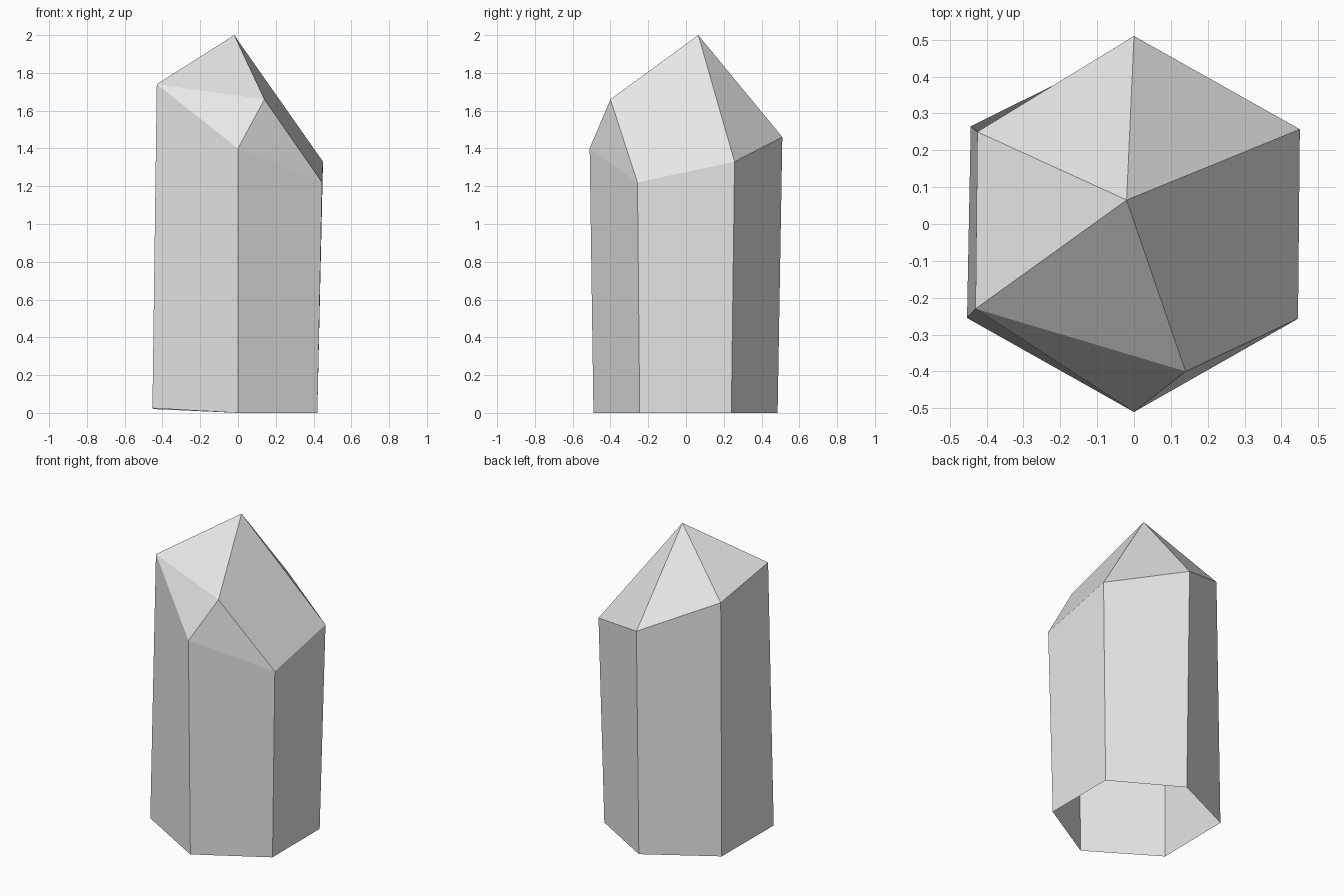
import bpy
import bmesh

default_cube = bpy.data.objects.get("Cube")
if default_cube:
    bpy.data.objects.remove(default_cube, do_unlink=True)


def make_material(name, color):
    material = bpy.data.materials.new(name)
    material.use_nodes = True
    material.diffuse_color = color
    material.node_tree.nodes["Principled BSDF"].inputs["Base Color"].default_value = color
    return material


# Corners run counter-clockwise from the front, seen from above
base_ring = [(0, -.49, 0), (.42, -.245, 0), (.42, .24, 0),
             (0, .485, 0), (-.443, .265, .02), (-.453, -.255, .025)]
shoulder_ring = [(0, -.51, 1.4), (.445, -.257, 1.22), (.45, .257, 1.33),
                 (0, .51, 1.46), (-.425, .25, 1.66), (-.43, -.23, 1.74)]

bm = bmesh.new()
base = [bm.verts.new(point) for point in base_ring]
shoulder = [bm.verts.new(point) for point in shoulder_ring]
front, front_right, back_right, back, back_left, front_left = shoulder
apex = bm.verts.new((-.02, .065, 2))
notch = bm.verts.new((.14, -.4, 1.66))

# Six side walls, open underneath
for i in range(len(base)):
    j = (i + 1) % len(base)
    bm.faces.new((base[i], base[j], shoulder[j], shoulder[i]))

# Facets meeting at the tip
tip_rim = [notch, back_right, back, back_left, front_left]
for i, corner in enumerate(tip_rim):
    bm.faces.new((corner, tip_rim[(i + 1) % len(tip_rim)], apex))

# Lower facets around the front notch
lower_rim = [front_left, front, front_right, back_right]
for left, right in zip(lower_rim, lower_rim[1:]):
    bm.faces.new((left, right, notch))

mesh = bpy.data.meshes.new("crystal")
bm.to_mesh(mesh)
bm.free()
mesh.materials.append(make_material("pale grey stone", (.8, .8, .8, 1)))
crystal = bpy.data.objects.new("crystal", mesh)
bpy.context.collection.objects.link(crystal)
